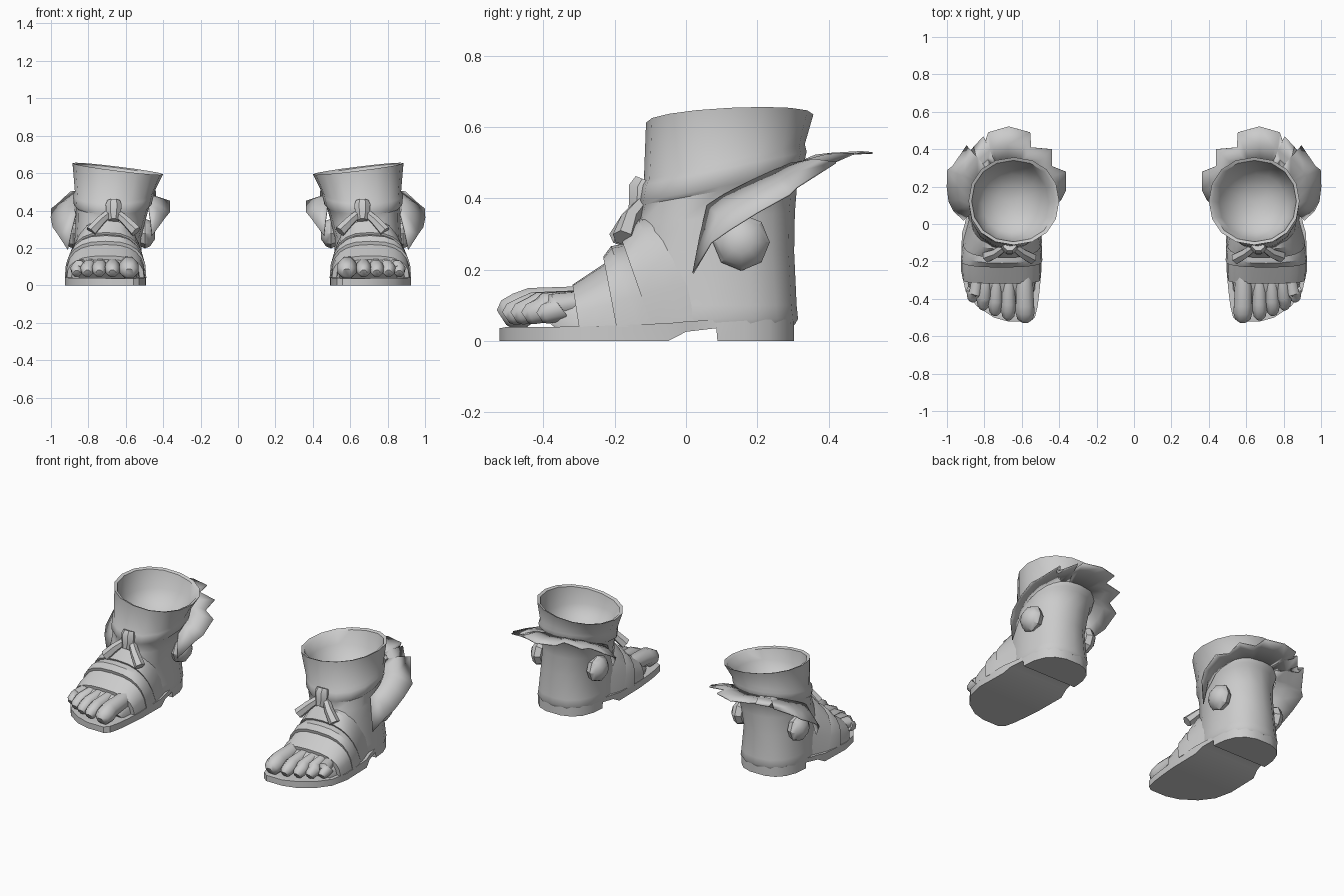
import bpy, bmesh, math
from mathutils import Vector

if "Cube" in bpy.data.objects:
    bpy.data.objects.remove(bpy.data.objects["Cube"])


def finish(name, bm, angle=35, thickness=0):
    """Make an object from the bmesh and mirror it to the other foot."""
    bmesh.ops.recalc_face_normals(bm, faces=bm.faces)
    me = bpy.data.meshes.new(name)
    bm.to_mesh(me)
    bm.free()
    ob = bpy.data.objects.new(name, me)
    bpy.context.collection.objects.link(ob)
    bpy.ops.object.select_all(action='DESELECT')
    bpy.context.view_layer.objects.active = ob
    ob.select_set(True)
    bpy.ops.object.shade_smooth_by_angle(angle=math.radians(angle))
    if thickness:
        m = ob.modifiers.new("thickness", 'SOLIDIFY')
        m.thickness = thickness
        m.offset = 0
    m = ob.modifiers.new("mirror", 'MIRROR')
    m.use_mirror_merge = False
    return ob


def loft(rings, bm=None):
    """Skin closed rings of equal length and cap both ends."""
    bm = bm or bmesh.new()
    vs = [[bm.verts.new(p) for p in r] for r in rings]
    n = len(vs[0])
    for a, b in zip(vs, vs[1:]):
        for i in range(n):
            j = (i + 1) % n
            bm.faces.new((a[i], a[j], b[j], b[i]))
    bm.faces.new(vs[0])
    bm.faces.new(vs[-1])
    return bm


def spow(v, p):
    return math.copysign(abs(v) ** p, v)


def oval(zf, zb, yf, yb, xi, xo, tilt=0, p=.94, n=16):
    """Horizontal ring; height runs from front to back, tilted sideways."""
    pts = []
    for i in range(n):
        a = math.tau * i / n
        c, s = spow(math.cos(a), p), spow(math.sin(a), p)
        pts.append(((xi + xo) / 2 + (xo - xi) / 2 * c,
                    (yf + yb) / 2 + (yb - yf) / 2 * s,
                    (zf + zb) / 2 + (zb - zf) / 2 * s + tilt * c))
    return pts


def arch(yt, yb, zt, xi, xo, z0=0.04, n=12):
    """Upright dome section; top and bottom may sit at different y."""
    pts = []
    for i in range(n + 1):
        a = math.pi * i / n
        s = spow(math.sin(a), 0.75)
        pts.append(((xi + xo) / 2 + (xo - xi) / 2 * spow(math.cos(a), 0.75),
                    yb + (yt - yb) * s, z0 + (zt - z0) * s))
    return pts


def tube(path, radii, sides=8, bm=None):
    """Tapered tube along a path."""
    path = [Vector(p) for p in path]
    rings = []
    for k, (p, r) in enumerate(zip(path, radii)):
        d = (path[min(k + 1, len(path) - 1)] - path[max(k - 1, 0)]).normalized()
        u = d.cross(Vector((0, 0, 1))).normalized()
        v = u.cross(d)
        rings.append([p + r * (u * math.cos(t) + v * math.sin(t))
                      for t in (math.tau * (i + .5) / sides for i in range(sides))])
    return loft(rings, bm)


# Sole with raised arch and heel block: y, inner x, outer x, bottom, top
sole = [(-.522, .56, .67, 0, .036), (-.50, .53, .75, 0, .04), (-.44, .515, .84, 0, .04),
        (-.36, .505, .90, 0, .04), (-.25, .495, .925, 0, .042), (-.05, .492, .92, 0, .05),
        (.0, .50, .905, .026, .055), (.085, .512, .886, .036, .06), (.088, .512, .886, 0, .06),
        (.17, .52, .878, 0, .06), (.235, .545, .853, 0, .06), (.28, .59, .81, 0, .06),
        (.302, .65, .75, 0, .06)]
finish("sole", loft([[(a, y, b), (o, y, b), (o, y, t), (a, y, t)]
                     for y, a, o, b, t in sole]), 35)

# Heel, ankle, wrapped scarf folds, collar and its hollow inside
shaft = [(.045, .045, -.15, .304, .513, .885, 0, .84), (.062, .062, -.15, .314, .506, .89, 0, .84),
         (.10, .10, -.155, .31, .51, .885, 0, .84), (.25, .25, -.165, .303, .52, .873, 0, .88),
         (.33, .36, -.14, .305, .495, .868), (.38, .46, -.13, .313, .475, .868),
         (.39, .475, -.135, .325, .462, .878), (.435, .53, -.128, .338, .45, .883),
         (.45, .552, -.118, .333, .447, .872)]
collar = [(.612, .635, -.112, .357, .40, .885, .03), (.606, .628, -.095, .34, .42, .868, .03),
          (.53, .54, -.08, .31, .455, .85), (.47, .48, -.045, .265, .50, .81),
          (.435, .44, .02, .2, .57, .74), (.425, .425, .08, .14, .63, .68)]
finish("boot_shaft", loft([oval(*r) for r in shaft + collar]), 40)

# Overlapping straps across the forefoot
straps = [(-.318, -.30, .158, .502, .915), (-.27, -.25, .19, .498, .921),
          (-.228, -.19, .218, .497, .920), (-.232, -.195, .236, .49, .926),
          (-.21, -.13, .266, .493, .92), (-.175, -.09, .272, .50, .91),
          (-.18, -.095, .283, .495, .915), (-.135, .0, .345, .51, .89),
          (-.05, .08, .36, .53, .87)]
finish("foot_straps", loft([arch(*s) for s in straps]), 30)

# Bare foot under the toes
finish("foot_front", loft([arch(-.28, -.28, .148, .525, .895), arch(-.36, -.35, .125, .53, .88),
                           arch(-.42, -.37, .085, .54, .85)]), 40)

# Toes: root x, tip x, tip y, radius
bm = bmesh.new()
for x0, x1, y, r in [(.585, .582, -.517, .053), (.67, .672, -.505, .040), (.735, .742, -.482, .039),
                     (.79, .805, -.452, .038), (.835, .862, -.41, .036)]:
    tube([(x0, -.28, .11), ((x0 + x1) / 2, y * .6 - .125, .10), (x1, y + .05, .085),
          (x1, y + .014, .075), (x1, y, .066)],
         [r * .9, r, r * 1.04, r * .85, r * .5], 8, bm)
finish("toes", bm, 50)

# Knot and two flared cord tails
bm = tube([(.665, -.11, .45), (.665, -.118, .43), (.665, -.122, .38), (.665, -.14, .345)],
          [.036, .046, .042, .028], 8)
tube([(.645, -.12, .385), (.60, -.155, .345), (.545, -.185, .288)], [.022, .027, .032], 6, bm)
tube([(.69, -.12, .385), (.735, -.155, .345), (.785, -.175, .288)], [.022, .027, .032], 6, bm)
finish("tie_knot", bm, 40)

# Ragged leaf flare around the back: outer edge from outer side to inner side
edge = [(.91, .02, .19), (.965, .07, .275), (.99, .12, .31), (1.0, .20, .36), (.997, .29, .41),
        (.97, .31, .43), (.895, .42, .50), (.887, .38, .485), (.805, .47, .525), (.795, .44, .515),
        (.78, .49, .53), (.67, .522, .527), (.555, .49, .53), (.55, .41, .52),
        (.44, .40, .505), (.44, .31, .475), (.365, .28, .45), (.365, .18, .39),
        (.39, .13, .36), (.46, .06, .265)]
bm = bmesh.new()
rows = []
for x, y, z in edge:
    a = math.atan2(y - .09, x - .675)
    ix, iy = .675 + .20 * math.cos(a), .12 + .21 * math.sin(a)
    iz = .37 + .13 * max(0, min(1, (iy - .05) / .25)) ** .8
    mid = ((x + ix) / 2, (y + iy) / 2, (z + iz) / 2 + .01)
    rows.append([bm.verts.new(p) for p in ((ix, iy, iz), mid, (x, y, z))])
for a, b in zip(rows, rows[1:]):
    for k in (0, 1):
        bm.faces.new((a[k], b[k], b[k + 1], a[k + 1]))
finish("leaf_flare", bm, 40, thickness=.005)

# Rounded side studs under the flare
bm = bmesh.new()
for x, side in ((.87, 1), (.51, -1)):
    loft([[(x + side * d, .155 + .08 * s * math.cos(t), .277 + .08 * s * math.sin(t))
           for t in (math.tau * i / 8 for i in range(8))]
          for d, s in ((-.02, .8), (.012, 1), (.04, .85), (.065, .4))], bm)
finish("side_studs", bm, 40)
